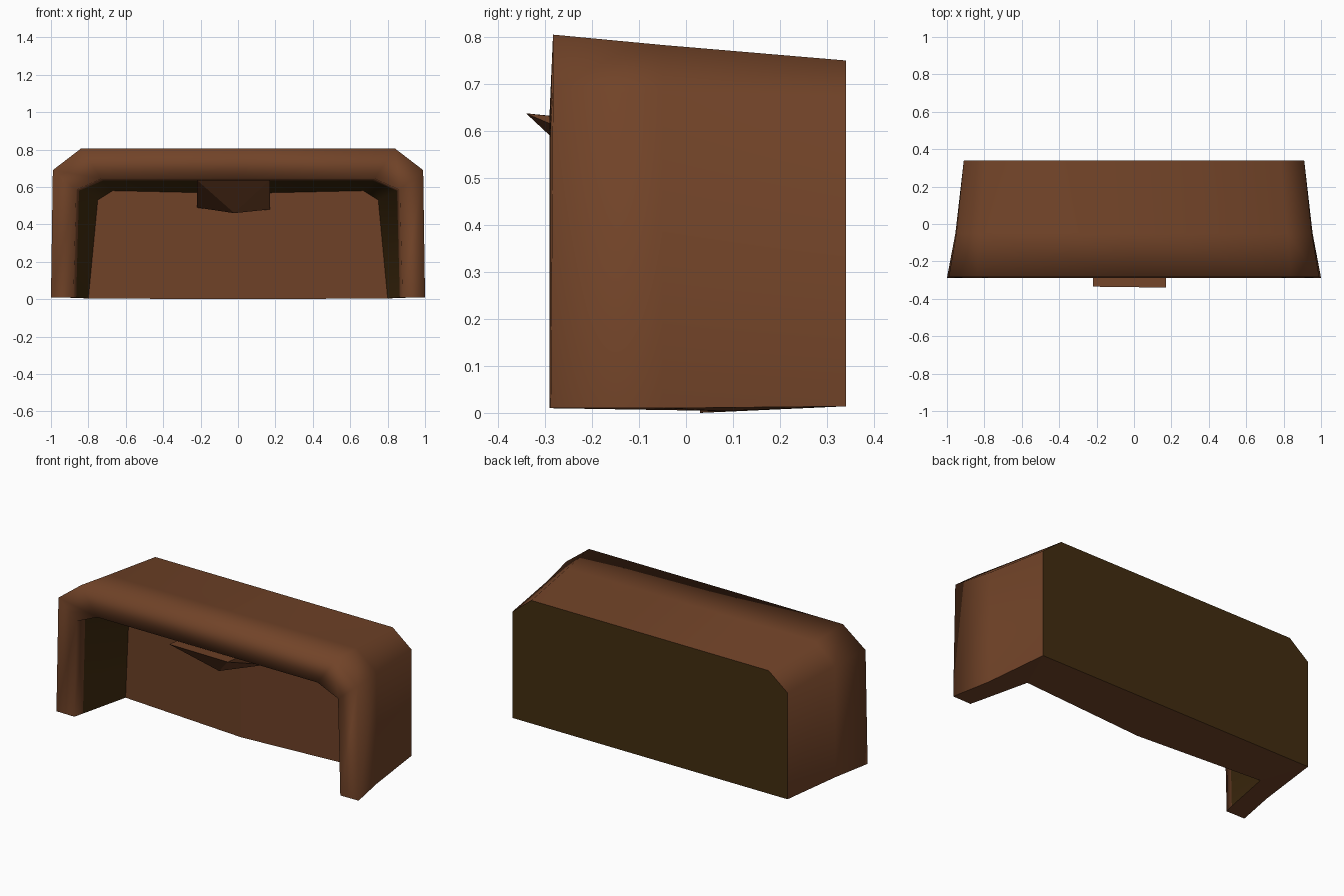
import bpy, bmesh

if "Cube" in bpy.data.objects:
    bpy.data.objects.remove(bpy.data.objects["Cube"])


def material(name, rgb):
    m = bpy.data.materials.new(name)
    m.diffuse_color = (*rgb, 1)
    m.use_nodes = True
    m.node_tree.nodes["Principled BSDF"].inputs["Base Color"].default_value = m.diffuse_color
    return m


brown = material("warm_brown", (0.165, 0.056, 0.021))
olive = material("dark_olive", (0.055, 0.026, 0.005))


def finish(bm, name):
    bmesh.ops.recalc_face_normals(bm, faces=bm.faces)
    me = bpy.data.meshes.new(name)
    bm.to_mesh(me)
    bm.free()
    me.materials.append(brown)
    me.materials.append(olive)
    ob = bpy.data.objects.new(name, me)
    bpy.context.collection.objects.link(ob)
    return ob


# Arch shell: chamfered arch sections swept from the back, round the front lip, into the recess
# y at bottom, y at top, foot half width, foot z, shoulder half width, shoulder z, top half width, top z, centre z
sections = [
    (0.34, 0.34, 0.91, 0.014, 0.91, 0.65, 0.785, 0.75, 0.75),
    (-0.05, -0.05, 0.955, 0.01, 0.95, 0.675, 0.82, 0.783, 0.783),
    (-0.288, -0.283, 1.00, 0.01, 0.99, 0.69, 0.84, 0.805, 0.805),
    (-0.29, -0.29, 0.88, 0.01, 0.865, 0.585, 0.73, 0.645, 0.645),
    (-0.23, -0.23, 0.865, 0.01, 0.85, 0.58, 0.72, 0.635, 0.635),
    (0.08, 0.04, 0.80, 0.004, 0.75, 0.53, 0.67, 0.58, 0.565),
]
bm = bmesh.new()
rings = []
for yb, yt, w, z0, s, z1, c, z2, zm in sections:
    half = [(w, yb, z0), (s, yt, z1), (c, yt, z2)]
    pts = [(-x, y, z) for x, y, z in half] + [(0, yt, zm)] + half[::-1]
    rings.append([bm.verts.new(p) for p in pts])
rings[-1][3].co.y = 0.02
for k, (a, b) in enumerate(zip(rings, rings[1:])):
    for i in range(6):
        f = bm.faces.new((a[i], a[i + 1], b[i + 1], b[i]))
        f.smooth = True
        f.material_index = 1 if k == 4 else 0

# Recess panel, gently bowed forward in the middle
inner = rings[-1]
mid = bm.verts.new((0, 0.03, 0))
bm.faces.new(inner[:4] + [mid])
bm.faces.new([mid] + inner[3:])

# Underside of the body and of both legs
bm.faces.new((rings[0][0], inner[0], mid, inner[6], rings[0][6]))
for i in (0, 6):
    bm.faces.new([r[i] for r in rings])

# Flat olive back
back = bm.faces.new(rings[0])
back.material_index = 1
for f in bm.faces:
    if not f.smooth:
        for e in f.edges:
            e.smooth = False
finish(bm, "arch_shell")

# Wedge under the lintel with a shallow V lower edge
bm = bmesh.new()
v = [bm.verts.new(p) for p in (
    (-0.22, -0.335, 0.637), (0.17, -0.34, 0.637),
    (0.17, 0.03, 0.48), (-0.02, -0.15, 0.46), (-0.22, 0.03, 0.49),
    (-0.22, 0.03, 0.60), (0.17, 0.03, 0.60))]
for idx in ((0, 1, 3), (0, 3, 4), (1, 2, 3), (0, 4, 5), (1, 6, 2),
            (0, 5, 6, 1), (2, 6, 5, 4), (2, 4, 3)):
    bm.faces.new([v[i] for i in idx])
finish(bm, "lintel_wedge")
